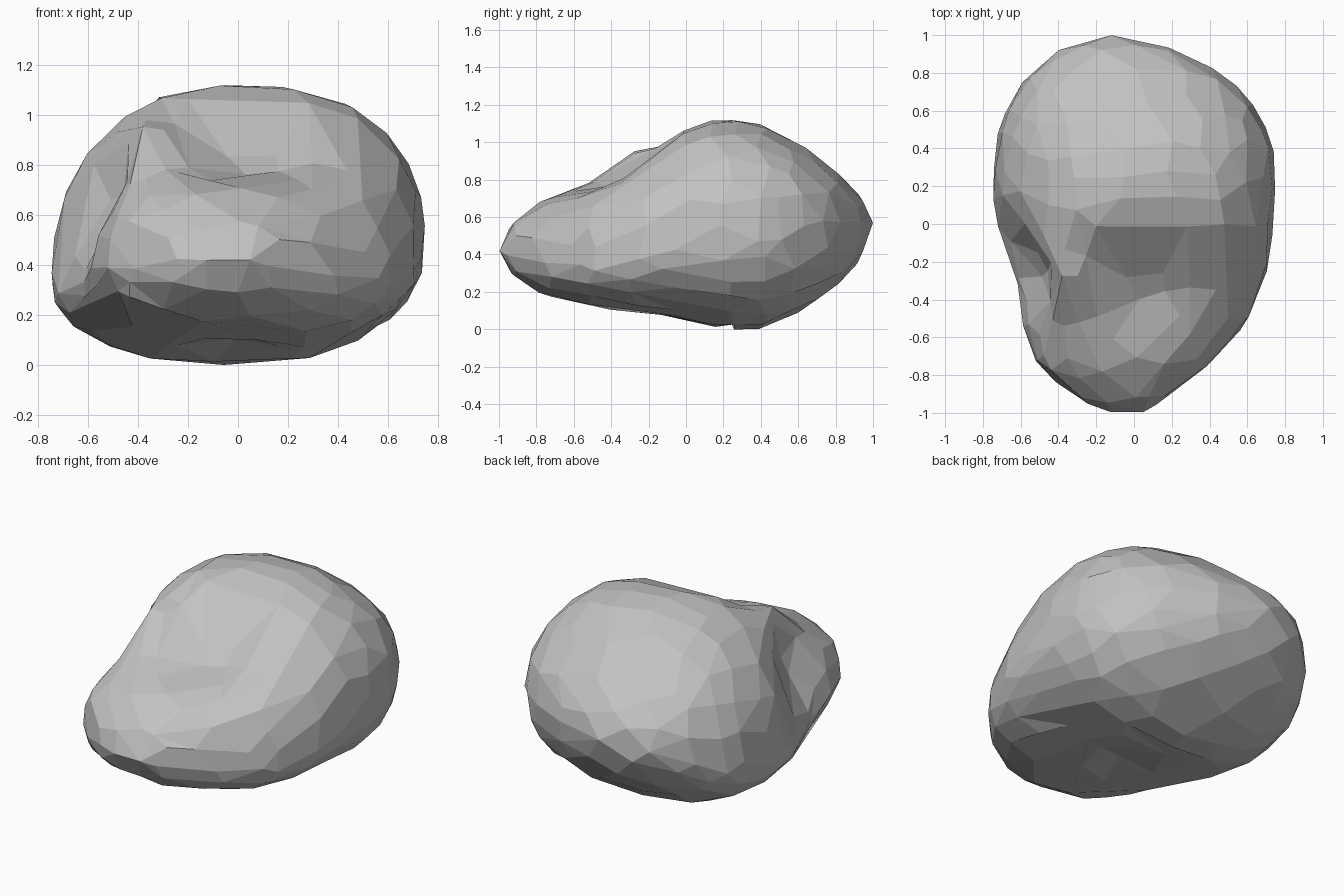
import bpy
import bmesh
import math
import random
from mathutils import Matrix, Vector

random.seed(4)

# Remove the default object
default_cube = bpy.data.objects.get("Cube")
if default_cube:
    bpy.data.objects.remove(default_cube, do_unlink=True)

# Outline stations along the length:
# y, x low, x high, z bottom, z at widest, z top
STATIONS = [
    (-1, -.12, .05, .42, .42, .42),
    (-.93, -.29, .16, .29, .41, .57),
    (-.76, -.51, .38, .18, .39, .70),
    (-.52, -.60, .60, .12, .38, .82),
    (-.25, -.66, .70, .065, .38, .98),
    (-.08, -.71, .73, .05, .39, 1.08),
    (.05, -.74, .74, .03, .40, 1.13),
    (.22, -.75, .75, .0, .42, 1.13),
    (.42, -.73, .73, .01, .44, 1.09),
    (.58, -.69, .67, .08, .46, 1.01),
    (.78, -.57, .50, .21, .52, .86),
    (.93, -.38, .2, .37, .56, .72),
    (1, -.12, -.12, .57, .57, .57),
]

# Local sculpting pushes: centre, direction, radius
PUSHES = [
    (Vector((.06, -.29, .9)), Vector((0, 0, -.15)), .32),      # hollow on top
    (Vector((-.42, -.3, .86)), Vector((0, 0, .11)), .2),       # side ridge
    (Vector((-.64, -.25, .64)), Vector((.15, 0, 0)), .24),     # side groove
    (Vector((-.02, -.17, .06)), Vector((0, 0, .05)), .18),     # hollow underneath
]


def outline_at(y):
    """Interpolate the outline between the two nearest stations."""
    for low, high in zip(STATIONS, STATIONS[1:]):
        if y <= high[0]:
            t = (y - low[0]) / (high[0] - low[0])
            return [a + (b - a) * t for a, b in zip(low, high)][1:]
    return STATIONS[-1][1:]


def shape_point(point):
    """Move a point of the unit sphere onto the boulder."""
    y = max(-1, min(1, point.y))
    x_low, x_high, z_bottom, z_wide, z_top = outline_at(y)
    u, w = point.x, point.z
    # Slightly squared cross-section
    size = (abs(u) ** 2.25 + abs(w) ** 2.25) ** (1 / 2.25)
    if size > .0001:
        u, w = u / size, w / size
    else:
        u = w = 0
    x = (x_low + x_high) / 2 + u * (x_high - x_low) / 2
    reach = z_top - z_wide if w > 0 else z_wide - z_bottom
    # The body leans one way and the front lobe the other
    twist = max(-1, min(1, (y + .35) / .35)) * (1 - y ** 4)
    z = z_wide + w * reach + .1 * x * twist * (1 - .75 * abs(w))
    result = Vector((x, y, z))
    offset = Vector()
    for centre, direction, radius in PUSHES:
        distance = (result - centre).length / radius
        offset += direction * math.exp(-distance * distance)
    return result + offset


def make_material(name, colour):
    material = bpy.data.materials.new(name)
    material.use_nodes = True
    material.diffuse_color = colour
    for node in material.node_tree.nodes:
        if node.type == 'BSDF_PRINCIPLED':
            node.inputs["Base Color"].default_value = colour
            node.inputs["Roughness"].default_value = .9
    return material


# Boulder body: sphere with its poles on the long axis, then shaped
bm = bmesh.new()
bmesh.ops.create_icosphere(bm, subdivisions=4, radius=1)
bmesh.ops.rotate(bm, verts=bm.verts, matrix=Matrix.Rotation(math.pi / 2, 3, 'X'))
for vert in bm.verts:
    vert.co = shape_point(vert.co)
    jitter = Vector([random.uniform(-1, 1) for axis in range(3)])
    if abs(vert.co.y) < .97:
        vert.co += jitter * .004
floor = min(vert.co.z for vert in bm.verts)
for vert in bm.verts:
    vert.co.z -= floor
bmesh.ops.recalc_face_normals(bm, faces=bm.faces)
mesh = bpy.data.meshes.new("boulder")
bm.to_mesh(mesh)
bm.free()

boulder = bpy.data.objects.new("boulder", mesh)
bpy.context.collection.objects.link(boulder)
mesh.materials.append(make_material("stone grey", (.54, .54, .54, 1)))

# Chip the surface into irregular flat facets
chip = boulder.modifiers.new("chipped facets", 'DECIMATE')
chip.decimate_type = 'COLLAPSE'
chip.ratio = .36
flatten = boulder.modifiers.new("merged facets", 'DECIMATE')
flatten.decimate_type = 'DISSOLVE'
flatten.angle_limit = math.radians(8)
